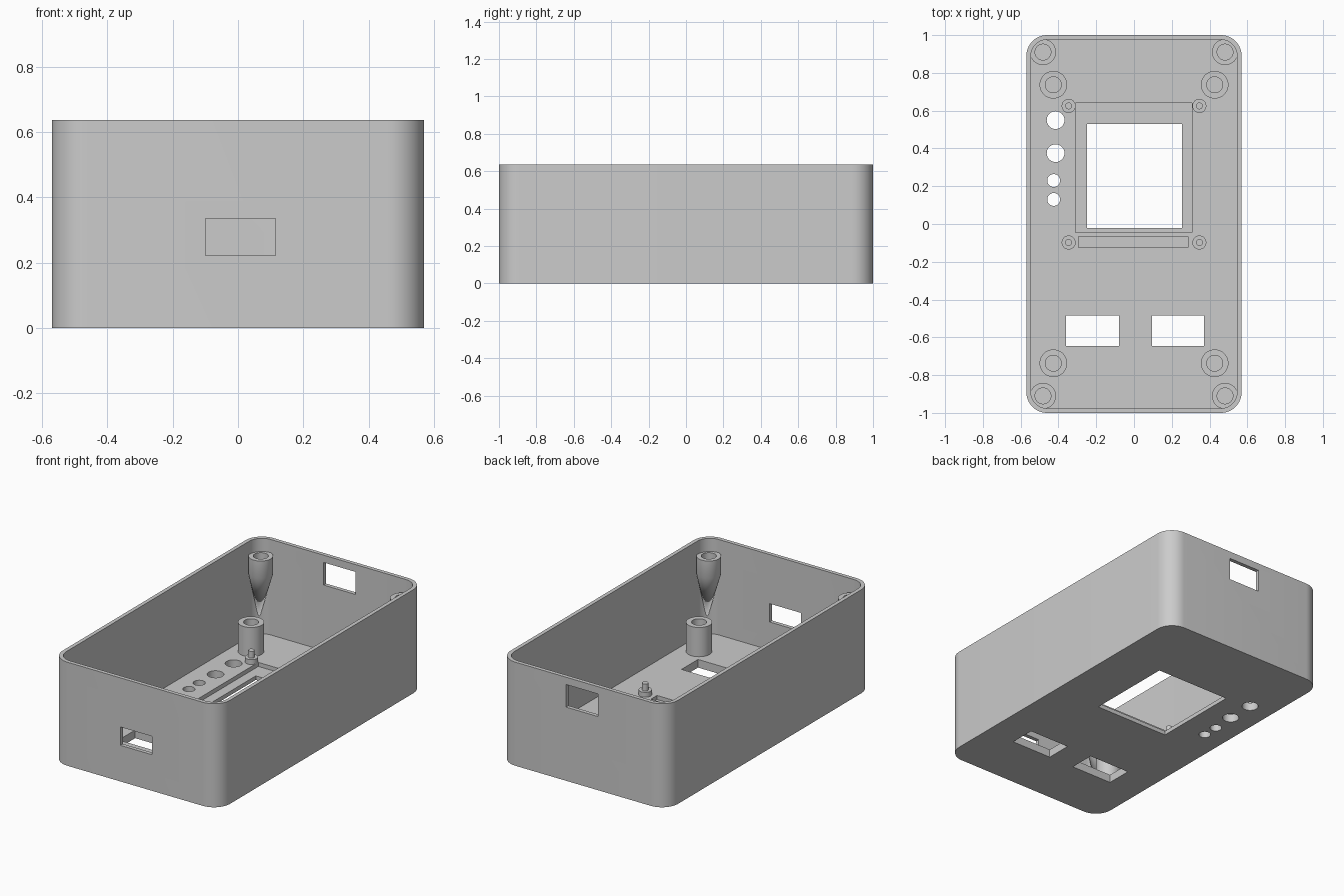
import bpy, bmesh, math
from mathutils import Vector

cube = bpy.data.objects.get("Cube")
if cube:
    bpy.data.objects.remove(cube, do_unlink=True)

GREY = (0.6, 0.6, 0.6, 1)
mat = bpy.data.materials.new("matte_grey")
mat.use_nodes = True
mat.diffuse_color = GREY
mat.node_tree.nodes["Principled BSDF"].inputs["Base Color"].default_value = GREY

HALF_X, HALF_Y, HEIGHT = 0.57, 1.0, 0.637
WALL, FLOOR, RADIUS = 0.024, 0.05, 0.11


def make_object(name, bm):
    bmesh.ops.recalc_face_normals(bm, faces=bm.faces)
    mesh = bpy.data.meshes.new(name)
    bm.to_mesh(mesh)
    bm.free()
    mesh.materials.append(mat)
    obj = bpy.data.objects.new(name, mesh)
    bpy.context.collection.objects.link(obj)
    return obj


def loft(name, rings, tip=None):
    """Skin a stack of equal rings; the first may close to a tip."""
    bm = bmesh.new()
    loops = [[bm.verts.new(p) for p in ring] for ring in rings]
    n = len(loops[0])
    for a, b in zip(loops, loops[1:]):
        for i in range(n):
            j = (i + 1) % n
            bm.faces.new((a[i], a[j], b[j], b[i]))
    if tip:
        apex = bm.verts.new(tip)
        for i in range(n):
            bm.faces.new((apex, loops[0][(i + 1) % n], loops[0][i]))
    else:
        bm.faces.new(loops[0][::-1])
    bm.faces.new(loops[-1])
    return make_object(name, bm)


def circle(x, y, z, r, n=40):
    return [(x + r * math.cos(math.tau * i / n), y + r * math.sin(math.tau * i / n), z)
            for i in range(n)]


def rounded_rect(hx, hy, r, z, steps=12):
    pts = []
    for k, (sx, sy) in enumerate(((1, 1), (-1, 1), (-1, -1), (1, -1))):
        for i in range(steps + 1):
            a = math.pi / 2 * (k + i / steps)
            pts.append((sx * (hx - r) + r * math.cos(a), sy * (hy - r) + r * math.sin(a), z))
    return pts


def rounded_block(name, inset, z0, z1):
    return loft(name, [rounded_rect(HALF_X - inset, HALF_Y - inset, RADIUS - inset, z)
                       for z in (z0, z1)])


def block(name, x0, x1, y0, y1, z0, z1):
    return loft(name, [[(x0, y0, z), (x1, y0, z), (x1, y1, z), (x0, y1, z)] for z in (z0, z1)])


def cut(target, cutter):
    mod = target.modifiers.new("cut", "BOOLEAN")
    mod.operation, mod.solver, mod.object = "DIFFERENCE", "EXACT", cutter
    bpy.context.view_layer.update()
    evaluated = target.evaluated_get(bpy.context.evaluated_depsgraph_get())
    mesh = bpy.data.meshes.new_from_object(evaluated)
    target.modifiers.clear()
    target.data = mesh
    bpy.data.objects.remove(cutter, do_unlink=True)


# Open case: floor and rounded walls
case = rounded_block("case_shell", 0, 0, HEIGHT)
cut(case, rounded_block("cavity", WALL, FLOOR, 1))

# Display pocket, display window, connector groove and button openings
openings = [
    (-0.31, 0.308, -0.045, 0.64, 0.025, 0.2),
    (-0.25, 0.253, -0.02, 0.53, -0.1, 0.2),
    (-0.295, 0.285, -0.125, -0.065, 0.025, 0.2),
    (-0.36, -0.08, -0.645, -0.485, -0.1, 0.2),
    (0.095, 0.37, -0.645, -0.485, -0.1, 0.2),
    # Port openings in the front and back walls
    (-0.10, 0.115, -1.1, -0.9, 0.222, 0.335),
    (-0.10, 0.115, 0.9, 1.1, 0.453, 0.592),
]
for box in openings:
    cut(case, block("opening", *box))

# Row of round holes beside the display
for x, y, r in ((-0.415, 0.55, 0.047), (-0.415, 0.375, 0.047),
                (-0.425, 0.23, 0.034), (-0.425, 0.13, 0.034)):
    cut(case, loft("round_hole", [circle(x, y, -0.1, r), circle(x, y, 0.2, r)]))

parts = [case]
for sx, side in ((1, "left"), (-1, "right")):
    for sy, end in ((1, "back"), (-1, "front")):
        # Lid screw post that tapers down into the corner
        x, y = sx * 0.482, sy * 0.91
        parts.append(loft(f"lid_post_{end}_{side}", [
            circle(x, y, 0.45, 0.069), circle(x, y, 0.556, 0.069),
            circle(x, y, 0.556, 0.042), circle(x, y, 0.46, 0.042)],
            tip=(sx * 0.53, sy * 0.96, 0.13)))
        # Hollow board post standing on the floor
        x, y = sx * 0.427, sy * 0.737
        parts.append(loft(f"board_post_{end}_{side}", [
            circle(x, y, 0.04, 0.073), circle(x, y, 0.23, 0.073),
            circle(x, y, 0.23, 0.042), circle(x, y, 0.052, 0.042)]))
        # Display standoff with locating pin
        x, y = sx * 0.346, (0.625 if sy > 0 else -0.098)
        parts.append(loft(f"display_pin_{end}_{side}", [
            circle(x, y, 0.022, 0.037), circle(x, y, 0.08, 0.037),
            circle(x, y, 0.08, 0.018), circle(x, y, 0.122, 0.018)]))

# Smooth curved surfaces, keep hard edges
bpy.ops.object.select_all(action="DESELECT")
for obj in parts:
    obj.select_set(True)
bpy.context.view_layer.objects.active = case
bpy.ops.object.shade_smooth_by_angle(angle=math.radians(30))
